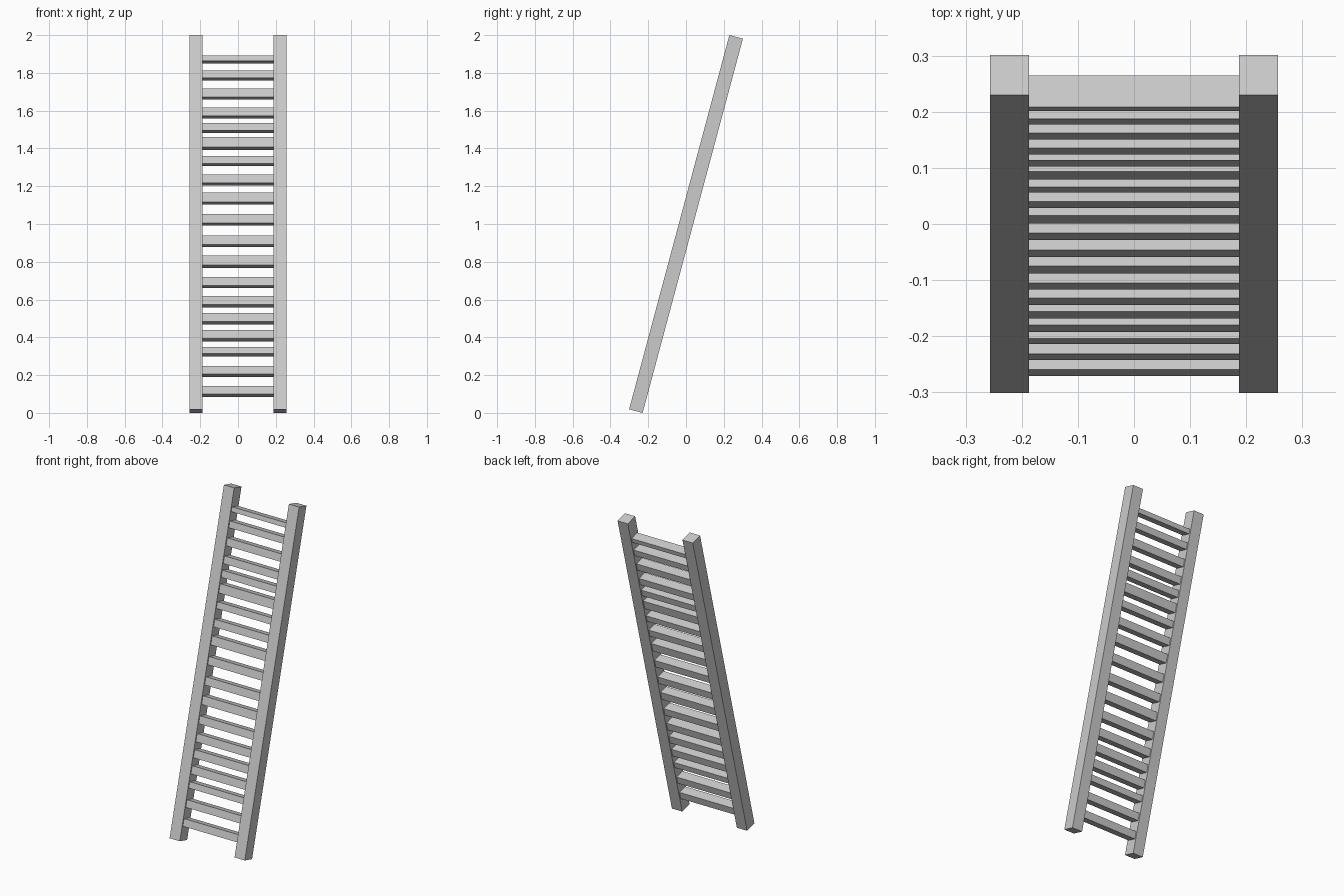
import bpy
from math import radians, sin, cos
from mathutils import Matrix

if "Cube" in bpy.data.objects:
    bpy.data.objects.remove(bpy.data.objects["Cube"])

LEAN = radians(15)
CENTRE = 1.0            # height of the ladder's midpoint
RAIL_W, RAIL_D, RAIL_L = 0.070, 0.074, 2.051
RAIL_X = 0.222
RUNG_W, RUNG_D = 0.376, 0.058


def leaning_box(name, x, s, size):
    """Box at distance s along the leaning ladder axis."""
    bpy.ops.mesh.primitive_cube_add(size=1)
    ob = bpy.context.object
    ob.name = name
    ob.data.transform(Matrix.Diagonal((*size, 1)))
    ob.location = (x, s * sin(LEAN), CENTRE + s * cos(LEAN))
    ob.rotation_euler = (-LEAN, 0, 0)
    return ob


# Side rails
for side, sign in (("left", -1), ("right", 1)):
    leaning_box(f"{side}_rail", sign * RAIL_X, 0, (RAIL_W, RAIL_D, RAIL_L))

# Hand-cut rungs, unevenly spaced: (lowest z, highest z) of each
rungs = [(0.085, 0.143), (0.191, 0.249), (0.299, 0.350), (0.379, 0.440),
         (0.469, 0.530), (0.559, 0.620), (0.660, 0.720), (0.768, 0.832),
         (0.877, 0.938), (0.991, 1.052), (1.102, 1.168), (1.203, 1.261),
         (1.306, 1.359), (1.393, 1.460), (1.481, 1.536), (1.558, 1.616),
         (1.658, 1.717), (1.759, 1.812), (1.849, 1.891)]
for i, (low, high) in enumerate(rungs, 1):
    s = ((low + high) / 2 - CENTRE) / cos(LEAN)
    height = (high - low - RUNG_D * sin(LEAN)) / cos(LEAN)
    leaning_box(f"rung_{i:02d}", 0, s, (RUNG_W, RUNG_D, height))
